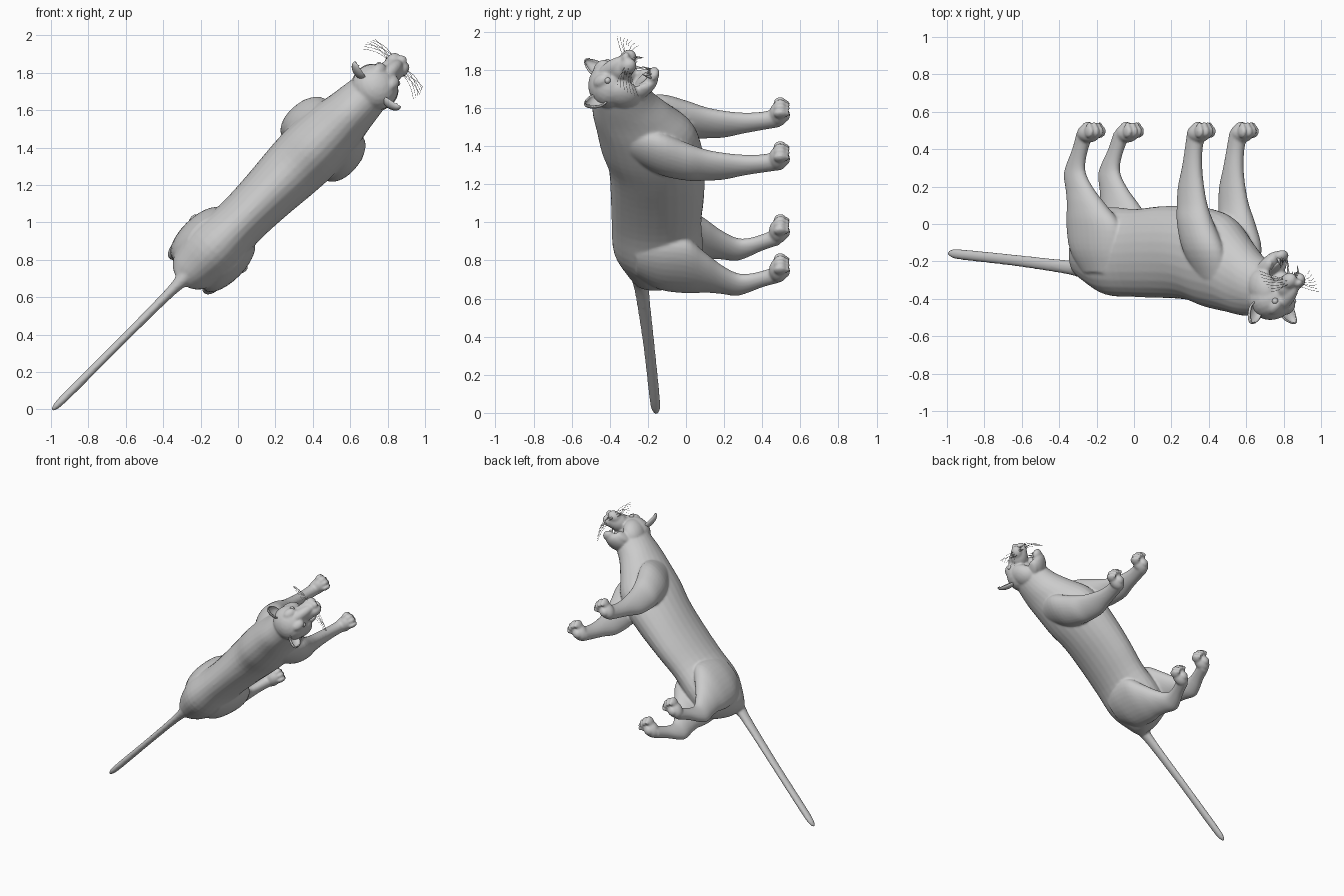
import bpy, bmesh, math
from mathutils import Matrix, Vector

if "Cube" in bpy.data.objects:
    bpy.data.objects.remove(bpy.data.objects["Cube"])

# Modelled upright (x forward, y left, z up), then tilted into the final pose
h = math.sqrt(0.5)
POSE = Matrix(((h, -h, 0, 0.005), (0, 0, -1, 0), (h, h, 0, 0.995), (0, 0, 0, 1)))


def finish(name, bm):
    bmesh.ops.recalc_face_normals(bm, faces=bm.faces)
    me = bpy.data.meshes.new(name)
    bm.to_mesh(me)
    bm.free()
    for p in me.polygons:
        p.use_smooth = True
    ob = bpy.data.objects.new(name, me)
    bpy.context.collection.objects.link(ob)
    ob.matrix_world = POSE
    return ob


def blob(bm, loc, radii, pitch=0, yaw=0, seg=24):
    m = (Matrix.Translation(loc) @ Matrix.Rotation(math.radians(yaw), 4, 'Z')
         @ Matrix.Rotation(math.radians(pitch), 4, 'Y') @ Matrix.Diagonal((*radii, 1)))
    return bmesh.ops.create_uvsphere(bm, u_segments=seg, v_segments=seg // 2, radius=1, matrix=m)["verts"]


def cone(bm, a, b, r):
    a, b = Vector(a), Vector(b)
    d = b - a
    m = Matrix.Translation((a + b) / 2) @ d.to_track_quat('Z', 'Y').to_matrix().to_4x4()
    bmesh.ops.create_cone(bm, cap_ends=True, segments=10, radius1=r, radius2=r * 0.1, depth=d.length, matrix=m)


def interp(rows, steps=4):
    # Catmull-Rom through the rows for a smooth loft
    out = []
    for i in range(len(rows) - 1):
        p0, p1, p2, p3 = (rows[max(0, min(len(rows) - 1, i + k))] for k in (-1, 0, 1, 2))
        for k in range(steps):
            t = k / steps
            out.append([0.5 * (2 * b + (c - a) * t + (2 * a - 5 * b + 4 * c - d) * t * t
                               + (3 * b - a - 3 * c + d) * t ** 3) for a, b, c, d in zip(p0, p1, p2, p3)])
    return out + [rows[-1]]


def loft(bm, rows, upright, seg=28):
    # upright rows: z, x, y, rx, ry     lengthwise rows: x, y, z, ry, rz
    rings = []
    for a, b, c, ra, rb in interp(rows):
        ring = []
        for i in range(seg):
            t = 2 * math.pi * i / seg
            u, v = b + ra * math.cos(t), c + rb * math.sin(t)
            ring.append(bm.verts.new((u, v, a) if upright else (a, u, v)))
        rings.append(ring)
    for r, s in zip(rings, rings[1:]):
        for i in range(seg):
            j = (i + 1) % seg
            bm.faces.new((r[i], r[j], s[j], s[i]))
    bm.faces.new(rings[0])
    bm.faces.new(rings[-1])


body = bmesh.new()
# Torso and neck
loft(body, [(-0.435, 0, .21, .05, .06), (-0.41, 0, .17, .09, .11), (-0.35, 0, .13, .13, .185),
            (-0.2, 0, .145, .16, .235), (0, 0, .155, .142, .235), (.2, 0, .15, .15, .245),
            (.4, 0, .155, .168, .25), (.55, 0, .18, .175, .265), (.7, 0, .215, .165, .255),
            (.82, 0, .28, .14, .21), (.92, 0, .325, .125, .165), (1.02, 0, .35, .11, .14)], False)
# Tail
loft(body, [(-.33, 0, .25, .06, .06), (-.42, 0, .24, .04, .045), (-.55, 0, .227, .026, .036),
            (-.9, 0, .195, .022, .03), (-1.25, 0, .168, .023, .028), (-1.36, 0, .16, .02, .025),
            (-1.4, 0, .157, .012, .015), (-1.415, 0, .156, .004, .005)], False, 16)
for sd in (1, -1):
    # Hind leg
    loft(body, [(.26, -.17, sd * .08, .13, .07), (.14, -.19, sd * .1, .18, .09), (0, -.2, sd * .115, .185, .085),
                (-.1, -.24, sd * .125, .135, .065), (-.18, -.285, sd * .128, .098, .05),
                (-.26, -.322, sd * .13, .075, .043), (-.32, -.315, sd * .132, .06, .039),
                (-.4, -.278, sd * .136, .048, .037), (-.49, -.235, sd * .14, .05, .042)], True)
    # Front leg
    loft(body, [(.29, .69, sd * .1, .1, .06), (.14, .66, sd * .14, .135, .083), (0, .615, sd * .156, .118, .077),
                (-.1, .59, sd * .157, .1, .06), (-.2, .58, sd * .156, .085, .051), (-.3, .588, sd * .156, .063, .045),
                (-.4, .602, sd * .158, .053, .042), (-.49, .625, sd * .16, .055, .045)], True)
    # Paws with toes and pads
    for px, py in ((-.205, .145), (.645, .163)):
        py *= sd
        blob(body, (px, py, -.485), (.072, .053, .05))
        for k in (-1.5, -.5, .5, 1.5):
            fx = px + .062 - .012 * abs(k)
            blob(body, (fx, py + k * .028, -.495), (.036, .019, .036), 15, k * 8, 16)
            blob(body, (fx, py + k * .027, -.533), (.017, .012, .012), 0, 0, 12)
        blob(body, (px - .005, py, -.53), (.03, .03, .016), 0, 0, 16)
    # Cheeks, brow, muzzle pads and jaw sides
    blob(body, (1.03, sd * .07, .34), (.085, .06, .1), 30)
    blob(body, (1.11, sd * .05, .445), (.05, .035, .03), 45)
    blob(body, (1.195, sd * .032, .305), (.052, .038, .042), 30)
    blob(body, (1.03, sd * .055, .235), (.07, .025, .04), 40)
# Skull, nose bridge, muzzle, nose, lower jaw
blob(body, (1.03, 0, .40), (.122, .128, .112), 20)
blob(body, (1.14, 0, .39), (.11, .042, .05), 42)
blob(body, (1.15, 0, .335), (.085, .065, .06), 35)
blob(body, (1.235, 0, .318), (.026, .026, .02), 30)
blob(body, (1.03, 0, .215), (.1, .065, .045), 38)
blob(body, (1.105, 0, .172), (.04, .042, .03), 30)
cat = finish("cat_body", body)
rm = cat.modifiers.new("Blend", 'REMESH')
rm.mode, rm.voxel_size, rm.use_smooth_shade = 'VOXEL', 0.008, True
sm = cat.modifiers.new("Soften", 'SMOOTH')
sm.factor, sm.iterations = 0.5, 5

# Ears: cupped half shells open to the front
bm = bmesh.new()
for sd in (1, -1):
    vs = bmesh.ops.create_uvsphere(bm, u_segments=24, v_segments=14, radius=1)["verts"]
    bmesh.ops.delete(bm, geom=[v for v in vs if v.co.x > 0.2], context='VERTS')
    vs = [v for v in vs if v.is_valid]
    for v in vs:
        v.co.y *= 1 - 0.3 * max(0, v.co.z)
    m = (Matrix.Translation((1.035, sd * .123, .473)) @ Matrix.Rotation(math.radians(-38 * sd), 4, 'X')
         @ Matrix.Rotation(math.radians(10), 4, 'Y') @ Matrix.Diagonal((.035, .048, .075, 1)))
    bmesh.ops.transform(bm, matrix=m, verts=vs)
ears = finish("ears", bm)
ears.modifiers.new("Thickness", 'SOLIDIFY').thickness = 0.008

# Eyes
bm = bmesh.new()
for sd in (1, -1):
    blob(bm, (1.128, sd * .068, .412), (.017, .017, .017), 0, 0, 16)
finish("eyes", bm)

# Teeth
bm = bmesh.new()
for sd in (1, -1):
    cone(bm, (1.2, sd * .036, .285), (1.19, sd * .038, .222), .011)
    cone(bm, (1.11, sd * .028, .18), (1.135, sd * .03, .232), .009)
    for k in (.007, .02):
        cone(bm, (1.215, sd * k, .28), (1.21, sd * k, .254), .006)
        cone(bm, (1.125, sd * k, .18), (1.135, sd * k, .208), .005)
finish("teeth", bm)

# Tongue
bm = bmesh.new()
blob(bm, (1.06, 0, .235), (.065, .03, .014), 35)
finish("tongue", bm)

# Whiskers
cu = bpy.data.curves.new("whiskers", 'CURVE')
cu.dimensions, cu.bevel_depth, cu.bevel_resolution, cu.resolution_u = '3D', 0.001, 0, 6
for sd in (1, -1):
    for i in range(7):
        f = i / 6
        a = Vector((1.18 + .035 * (i % 3) / 2, sd * .06, .29 + .04 * f))
        b = Vector((1.13 + .08 * f, sd * (.2 - .03 * abs(f - .4)), .25 + .11 * f))
        mid = (a + b) / 2 + Vector((.025, 0, .015))
        sp = cu.splines.new('NURBS')
        sp.points.add(2)
        for p, q in zip(sp.points, (a, mid, b)):
            p.co = (*q, 1)
        sp.use_endpoint_u, sp.order_u = True, 3
wh = bpy.data.objects.new("whiskers", cu)
bpy.context.collection.objects.link(wh)
wh.matrix_world = POSE
